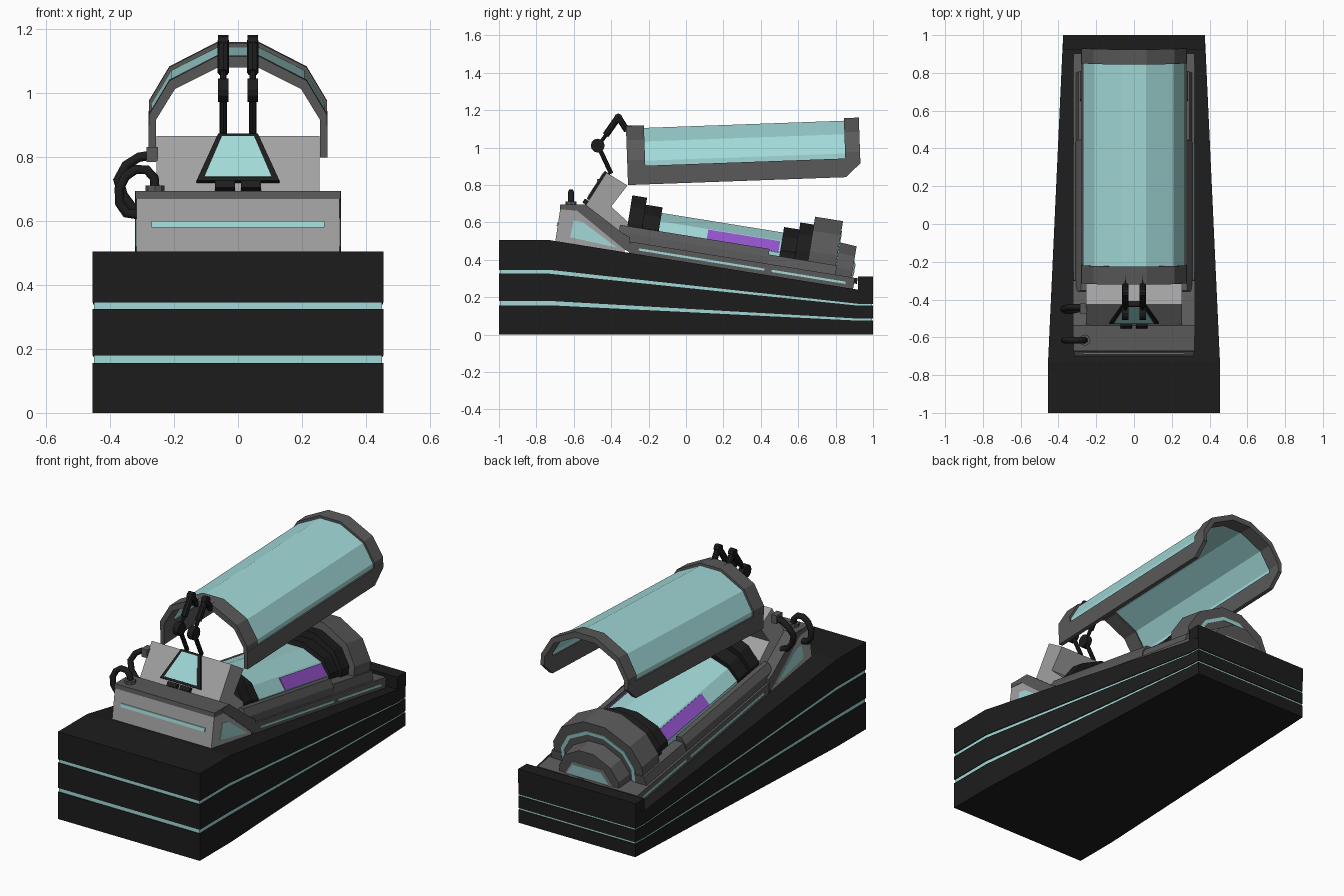
import bpy, bmesh
from mathutils import Matrix, Vector

if "Cube" in bpy.data.objects:
    bpy.data.objects.remove(bpy.data.objects["Cube"])

def mat(name, r, g, b):
    m = bpy.data.materials.new(name)
    m.diffuse_color = (r, g, b, 1)
    m.use_nodes = True
    m.node_tree.nodes["Principled BSDF"].inputs["Base Color"].default_value = m.diffuse_color
    return m

BLACK = mat("black", .012, .012, .012)
DARK = mat("dark_grey", .10, .10, .10)
LIGHT = mat("light_grey", .36, .36, .36)
TEAL = mat("teal_glass", .36, .70, .69)
PURPLE = mat("purple", .30, .09, .62)
WORLD = Matrix.Identity(4)
BED = Matrix.Translation((0, 0, .388)) @ Matrix.Rotation(-.16, 4, 'X')   # sloped bed frame
LID = Matrix.Rotation(.036, 4, 'X')                                     # raised canopy frame

def loft(name, rings, m, M=WORLD):
    bm = bmesh.new()
    vs = [[bm.verts.new(M @ Vector(p)) for p in r] for r in rings]
    n = len(vs[0])
    for a, b in zip(vs, vs[1:]):
        for i in range(n):
            j = (i + 1) % n
            bm.faces.new((a[i], a[j], b[j], b[i]))
    bm.faces.new(vs[0])
    bm.faces.new(vs[-1])
    bmesh.ops.recalc_face_normals(bm, faces=bm.faces)
    me = bpy.data.meshes.new(name)
    bm.to_mesh(me)
    bm.free()
    me.materials.append(m)
    ob = bpy.data.objects.new(name, me)
    bpy.context.collection.objects.link(ob)
    return ob

def across(name, pts, x0, x1, m, M=WORLD):
    """Side profile (y, z) extruded along x."""
    return loft(name, [[(x, y, z) for y, z in pts] for x in (x0, x1)], m, M)

def along(name, pts, y0, y1, m, M=WORLD):
    """Cross-section (x, z) extruded along y."""
    return loft(name, [[(x, y, z) for x, z in pts] for y in (y0, y1)], m, M)

def box(name, x0, x1, y0, y1, z0, z1, m, M=WORLD):
    return along(name, [(x0, z0), (x1, z0), (x1, z1), (x0, z1)], y0, y1, m, M)

def arch(w, z0, z1, leg=None):
    h = z1 - z0
    half = [(w, z0 if leg is None else leg), (w, z0 + .42 * h), (.77 * w, z0 + .76 * h), (.24 * w, z1)]
    return half + [(-x, z) for x, z in reversed(half)]

def ring(outer, inner):
    return outer + inner[::-1]

def rod(name, p, q, r, m, sides=8):
    p, q = Vector(p), Vector(q)
    bm = bmesh.new()
    R = (q - p).to_track_quat('Z', 'Y').to_matrix().to_4x4()
    bmesh.ops.create_cone(bm, cap_ends=True, segments=sides, radius1=r, radius2=r, depth=(q - p).length,
                          matrix=Matrix.Translation((p + q) / 2) @ R)
    me = bpy.data.meshes.new(name)
    bm.to_mesh(me)
    bm.free()
    me.materials.append(m)
    bpy.context.collection.objects.link(bpy.data.objects.new(name, me))

def hose(name, pts, r=.017):
    c = bpy.data.curves.new(name, 'CURVE')
    c.dimensions = '3D'
    c.bevel_depth, c.bevel_resolution, c.use_fill_caps = r, 1, True
    s = c.splines.new('POLY')
    s.points.add(len(pts) - 1)
    for sp, p in zip(s.points, pts):
        sp.co = (*p, 1)
    c.materials.append(BLACK)
    ob = bpy.data.objects.new(name, c)
    bpy.context.collection.objects.link(ob)
    bpy.ops.object.select_all(action='DESELECT')
    ob.select_set(True)
    bpy.context.view_layer.objects.active = ob
    bpy.ops.object.convert(target='MESH')

# Plinth: black wedge layers separated by inset teal strips
def layer(name, f0, f1, inset, m):
    rings = []
    for y, w, t in ((-1 + inset, .455, .505), (-.73, .455, .505), (.92, .379, .24), (1 - inset, .375, .24)):
        w -= inset
        rings.append([(-w, y, f0 * t), (w, y, f0 * t), (w, y, f1 * t), (-w, y, f1 * t)])
    loft(name, rings, m)

layer("plinth_lower", 0, .31, 0, BLACK)
layer("plinth_strip_lower", .31, .356, .005, TEAL)
layer("plinth_middle", .356, .644, 0, BLACK)
layer("plinth_strip_upper", .644, .685, .005, TEAL)
layer("plinth_upper", .685, 1, 0, BLACK)
box("plinth_end_lip", -.377, .377, .92, 1, .23, .31, BLACK)

# Head block with top lip and light strip
across("head_block", [(-.70, .49), (-.672, .675), (-.58, .675), (-.33, .47), (-.33, .42)], -.305, .305, LIGHT)
across("head_lip", [(-.675, .67), (-.672, .695), (-.537, .695), (-.56, .66)], -.32, .32, DARK)
across("head_strip", [(-.692, .58), (-.689, .60), (-.66, .60), (-.66, .58)], -.27, .27, TEAL)
for s in (-1, 1):
    across("head_cheek", [(-.70, .49), (-.672, .675), (-.59, .675), (-.33, .47), (-.33, .43)],
           s * .30, s * .318, LIGHT)
    across("head_side_rail", [(-.61, .685), (-.537, .695), (-.33, .535), (-.30, .52), (-.30, .44), (-.33, .455)],
           s * .23, s * .322, DARK)
    across("head_side_panel", [(-.62, .52), (-.60, .61), (-.55, .60), (-.37, .465)], s * .31, s * .321, TEAL)

# Folded head rest with slanted window
across("head_rest", [(-.537, .69), (-.425, .866), (-.313, .797), (-.40, .684), (-.313, .604), (-.31, .45), (-.52, .5)],
       -.255, .255, LIGHT)
WIN = Matrix.Translation((0, -.537, .695)) @ Matrix.Rotation(-.58, 4, 'X')

def trapezoid(b, t, z0, z1):
    return [(-b, z0), (b, z0), (t, z1), (-t, z1)]

along("window_frame", trapezoid(.13, .062, .03, .207), -.012, .02, BLACK, WIN)
along("window_glass", trapezoid(.105, .05, .043, .195), -.015, .01, TEAL, WIN)
for s in (-1, 1):
    box("window_foot", s * .01, s * .072, -.02, .02, 0, .025, BLACK, WIN)

# Sloped base and tray rails
box("bed_base", -.32, .32, -.31, .905, -.03, .06, DARK, BED)
for s in (-1, 1):
    along("tray_rail", [(s * x, z) for x, z in ((.31, .05), (.305, .10), (.28, .14), (.25, .14), (.235, .05))],
          -.38, .43, DARK, BED)
    along("tray_foot_rail", [(s * x, z) for x, z in ((.31, .05), (.295, .11), (.235, .11), (.235, .05))],
          .43, .80, DARK, BED)
    for u0, u1 in ((-.26, .42), (.46, .86)):
        box("base_strip", s * .31, s * .323, u0, u1, .02, .032, TEAL, BED)

# Inner capsule with purple side panels and stepped black collars
along("capsule", arch(.225, .05, .238), -.20, .52, TEAL, BED)
for s in (-1, 1):
    along("capsule_side_panel", [(s * x, z) for x, z in ((.228, .132), (.183, .190), (.17, .18), (.21, .13))],
          .09, .48, PURPLE, BED)
for u0, u1, w, t in ((-.34, -.26, .25, .306), (-.26, -.17, .235, .268), (.488, .57, .235, .268), (.57, .65, .25, .306)):
    along("capsule_collar", arch(w, .05, t), u0, u1, BLACK, BED)

# Foot hood: nested arches with glowing trim
along("foot_hood", arch(.285, .03, .349), .643, .794, DARK, BED)
along("foot_hood_trim", ring(arch(.235, .03, .295), arch(.215, .03, .275)), .78, .798, TEAL, BED)
loft("foot_cap", [[(x, u, z) for x, z in arch(w, 0, t)] for u, w, t in ((.79, .20, .235), (.887, .19, .228))], DARK, BED)
along("foot_panel_frame", trapezoid(.155, .10, .06, .145), .88, .893, LIGHT, BED)
along("foot_panel", trapezoid(.135, .09, .07, .135), .88, .897, TEAL, BED)
for s in (-1, 1):
    box("foot_latch", s * .03, s * .12, .88, .92, .03, .06, BLACK, BED)

# Raised canopy: end frames, rails, glass shell
outer, inner = (.279, .81, 1.126), (.256, .81, 1.092)
along("canopy_front_frame", ring(arch(*outer), arch(*inner)), -.281, -.185, DARK, LID)
along("canopy_rear_frame", ring(arch(*outer, .88), arch(*inner, .88)), .885, .965, DARK, LID)
for s in (-1, 1):
    across("canopy_rail", [(-.281, .81), (.885, .81), (.963, .88), (.963, .91), (-.281, .91)],
           s * .256, s * .2795, DARK, LID)
along("canopy_glass", ring(arch(.270, .81, 1.112, .90), arch(.262, .81, 1.10, .90)), -.2, .90, TEAL, LID)

# Twin lifting arms
for s in (-1, 1):
    x = s * .046
    rod("arm_lower", (x, -.40, .86), (x, -.47, 1.01), .012, BLACK)
    rod("arm_joint", (x - .017, -.472, 1.01), (x + .017, -.472, 1.01), .037, BLACK, 12)
    rod("arm_piston", (x, -.47, 1.01), (x, -.41, 1.09), .010, BLACK)
    rod("arm_upper", (x, -.43, 1.065), (x, -.36, 1.165), .018, BLACK)
    rod("arm_elbow", (x - .016, -.362, 1.16), (x + .016, -.362, 1.16), .022, BLACK)
    rod("arm_tip", (x, -.36, 1.16), (x, -.315, 1.09), .017, BLACK)
    rod("arm_mount", (x, -.34, 1.105), (x, -.26, 1.105), .012, BLACK)

# Hoses on one side of the head end
rod("hose_socket_top", (-.26, -.615, .69), (-.26, -.615, .712), .03, DARK)
hose("hose_outer", [(-.26, -.615, .70), (-.262, -.615, .735), (-.285, -.615, .76), (-.32, -.615, .762),
                    (-.352, -.615, .74), (-.372, -.615, .70), (-.37, -.615, .655), (-.35, -.615, .625), (-.31, -.615, .62)])
box("hose_socket_side", -.287, -.25, -.475, -.42, .785, .832, DARK)
hose("hose_inner", [(-.26, -.44, .808), (-.31, -.44, .80), (-.35, -.44, .775), (-.375, -.45, .73),
                    (-.36, -.46, .68), (-.33, -.46, .64), (-.29, -.46, .625)])
